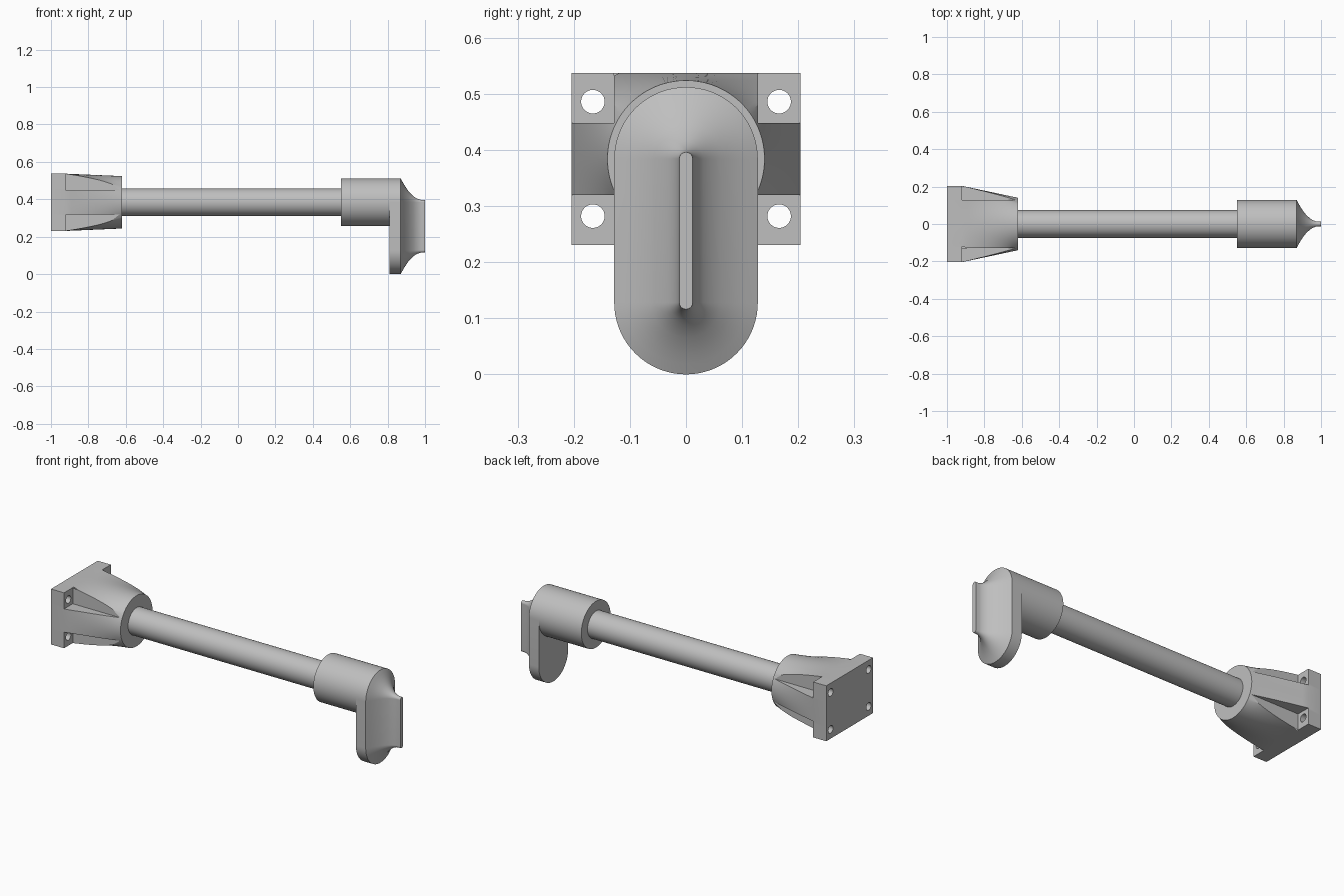
import bpy, bmesh
from math import sin, cos, pi, atan2, radians

if "Cube" in bpy.data.objects:
    bpy.data.objects.remove(bpy.data.objects["Cube"])

AXIS = 0.384          # height of the rod centre line
FOOT = 0.128          # height of the lower end centre of the handle
HALF_Y, HALF_Z = 0.204, 0.153

grey = bpy.data.materials.new("plain grey")
grey.use_nodes = True
grey.diffuse_color = (0.52, 0.52, 0.52, 1)
grey.node_tree.nodes["Principled BSDF"].inputs["Base Color"].default_value = grey.diffuse_color


def loft(name, rings):
    """Skin a list of (x, [(y, z), ...]) sections and cap both ends."""
    bm = bmesh.new()
    loops = [[bm.verts.new((x, y, z)) for y, z in pts] for x, pts in rings]
    n = len(loops[0])
    for a, b in zip(loops, loops[1:]):
        for i in range(n):
            j = (i + 1) % n
            bm.faces.new((a[i], a[j], b[j], b[i]))
    bm.faces.new(loops[0])
    bm.faces.new(loops[-1])
    bmesh.ops.recalc_face_normals(bm, faces=bm.faces)
    mesh = bpy.data.meshes.new(name)
    bm.to_mesh(mesh)
    bm.free()
    mesh.materials.append(grey)
    obj = bpy.data.objects.new(name, mesh)
    bpy.context.collection.objects.link(obj)
    return obj


def activate(obj):
    bpy.ops.object.select_all(action='DESELECT')
    obj.select_set(True)
    bpy.context.view_layer.objects.active = obj


def smooth(obj):
    activate(obj)
    bpy.ops.object.shade_smooth_by_angle(angle=radians(25))


def circle(r, y=0, z=AXIS, n=72):
    return [(y + r * cos(2 * pi * i / n), z + r * sin(2 * pi * i / n)) for i in range(n)]


def stadium(r, n=36):
    top = [(r * cos(pi * i / n), AXIS + r * sin(pi * i / n)) for i in range(n + 1)]
    bottom = [(-r * cos(pi * i / n), FOOT - r * sin(pi * i / n)) for i in range(n + 1)]
    return top + bottom


def box(y0, y1, z0, z1):
    return [(y0, z0), (y1, z0), (y1, z1), (y0, z1)]


def rectangle(n=24):
    """Wall plate outline, evenly divided, starting at a corner."""
    pts = []
    corners = box(-HALF_Y, HALF_Y, -HALF_Z, HALF_Z)
    for (y0, z0), (y1, z1) in zip(corners, corners[1:] + corners[:1]):
        pts += [(y0 + (y1 - y0) * i / n, z0 + (z1 - z0) * i / n) for i in range(n)]
    return pts


def blend(t, r=0.14):
    """Section part way from the plate outline to the round collar."""
    out = []
    for y, z in rectangle():
        a = atan2(z, y)
        out.append((y + (r * cos(a) - y) * t, AXIS + z + (r * sin(a) - z) * t))
    return out


# Wall bracket: rectangular plate flowing into a round collar
steps = 10
rings = [(-1, blend(0))]
rings += [(-0.92 + 0.3 * i / steps, blend(i / steps)) for i in range(steps + 1)]
bracket = loft("wall_bracket", rings)

# Corner notches and screw holes
for sy in (-1, 1):
    for sz in (-1, 1):
        notch = box(sy * 0.128, sy * 0.3, AXIS + sz * 0.064, AXIS + sz * 0.3)
        hole = circle(0.021, sy * 0.166, AXIS + sz * 0.102, 32)
        for x0, x1, outline in ((-0.92, -0.5, notch), (-1.1, -0.85, hole)):
            cutter = loft("cutter", [(x0, outline), (x1, outline)])
            cutter.hide_render = True
            mod = bracket.modifiers.new("cut", 'BOOLEAN')
            mod.operation, mod.solver, mod.object = 'DIFFERENCE', 'EXACT', cutter
            activate(bracket)
            bpy.ops.object.modifier_apply(modifier=mod.name)
            bpy.data.objects.remove(cutter)
smooth(bracket)

# Rod and sleeve
smooth(loft("rod", [(-0.64, circle(0.074)), (0.57, circle(0.074))]))
smooth(loft("sleeve", [(0.55, circle(0.128)), (0.81, circle(0.128))]))

# Handle: rounded plate with a concave sweep up to a thin grip ridge
profile = [(0.81, 0.128), (0.87, 0.128), (0.88, 0.109), (0.89, 0.091), (0.9, 0.076),
           (0.91, 0.062), (0.92, 0.05), (0.93, 0.04), (0.94, 0.031), (0.95, 0.024),
           (0.96, 0.019), (0.97, 0.015), (0.98, 0.013), (1, 0.012)]
smooth(loft("handle", [(x, stadium(r)) for x, r in profile]))
